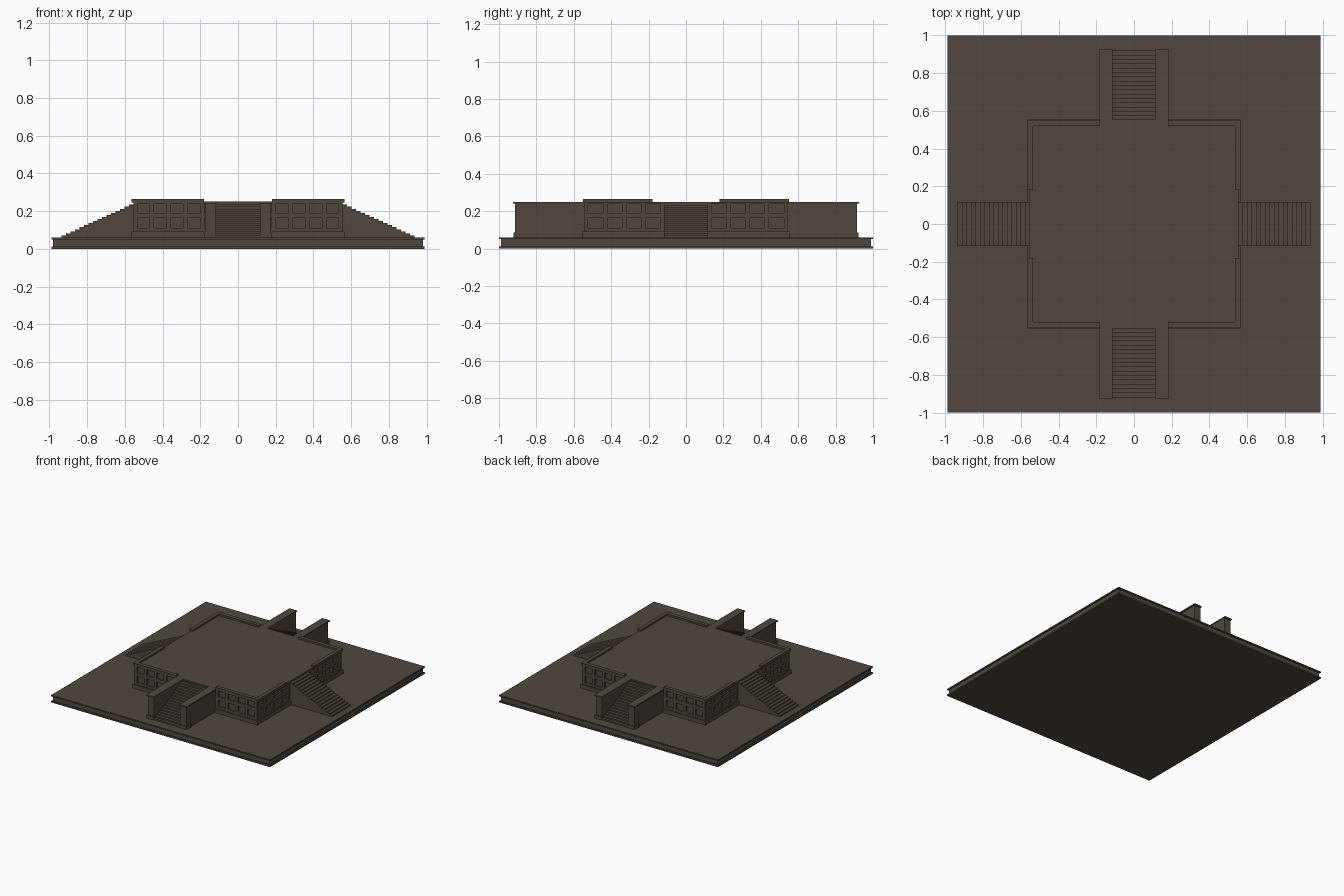
import bpy, bmesh

if "Cube" in bpy.data.objects:
    bpy.data.objects.remove(bpy.data.objects["Cube"])

stone = bpy.data.materials.new("dark_brown_stone")
stone.diffuse_color = (0.082, 0.064, 0.047, 1)
stone.use_nodes = True
stone.node_tree.nodes["Principled BSDF"].inputs["Base Color"].default_value = stone.diffuse_color


def make(name, bm):
    bmesh.ops.recalc_face_normals(bm, faces=bm.faces)
    me = bpy.data.meshes.new(name)
    bm.to_mesh(me)
    bm.free()
    me.materials.append(stone)
    ob = bpy.data.objects.new(name, me)
    bpy.context.collection.objects.link(ob)


def add_box(bm, x0, x1, y0, y1, z0, z1):
    vs = bmesh.ops.create_cube(bm, size=1)["verts"]
    for v in vs:
        v.co = ((x0 + x1) / 2 + v.co.x * (x1 - x0),
                (y0 + y1) / 2 + v.co.y * (y1 - y0),
                (z0 + z1) / 2 + v.co.z * (z1 - z0))


def boxes(name, items):
    bm = bmesh.new()
    for b in items:
        add_box(bm, *b)
    make(name, bm)


def side_box(axis, s, u0, u1, d0, d1, z0, z1):
    """Box on one side: u runs along the wall, d is distance outwards."""
    lo, hi = sorted((s * d0, s * d1))
    return (lo, hi, u0, u1, z0, z1) if axis == "x" else (u0, u1, lo, hi, z0, z1)


# Base slab with a groove round its edge
boxes("base_slab", [(-.99, .99, -1, 1, 0, .012),
                    (-.98, .98, -.99, .99, .012, .05),
                    (-.99, .99, -1, 1, .05, .06)])

# Main block core
boxes("main_block", [(-.54, .54, -.53, .53, .06, .25)])

SIDES = [("x", 1), ("x", -1), ("y", 1), ("y", -1)]
names = {("x", 1): "right", ("x", -1): "left", ("y", 1): "back", ("y", -1): "front"}

for axis, s in SIDES:
    tag = names[(axis, s)]
    face = .555 if axis == "x" else .545      # outer wall plane
    half = .545 if axis == "x" else .555      # half length of this wall
    inner = .115 if axis == "x" else .18      # where the windows start

    # Wall lattice leaving two rows of recessed windows on either side of the stairs
    bars = []
    n = 4
    pitch = (half - inner - .02) / n
    for m in (1, -1):
        def bar(u0, u1, z0, z1, d=face):
            a, b = sorted((m * u0, m * u1))
            bars.append(side_box(axis, s, a, b, face - .02, d, z0, z1))
        for z0, z1 in ((.06, .11), (.163, .19), (.238, .25)):
            bar(0, half, z0, z1)
        for i in range(n + 1):
            c = inner + .01 + i * pitch
            bar(c - .012, min(c + .012, half), .06, .25)
        bar(inner, half + .01, .06, .092, face + .01)   # plinth
    boxes(tag + "_window_wall", bars)

    # Parapet strips with a gap at the stairs
    h2 = .565 if axis == "x" else .57
    h2 = .55 if axis == "x" else .565
    d = .565 if axis == "x" else .55
    boxes(tag + "_parapet", [side_box(axis, s, *sorted((m * .18, m * h2)), d - .03, d, .245, .265)
                             for m in (1, -1)])

    # Solid staircase extruded from a stepped profile
    steps, top = 17, .245
    d0 = .53
    d1 = .935 if axis == "x" else .92
    run, rise = (d1 - d0) / steps, (top - .06) / steps
    prof = [(d0, .06), (d1, .06)]
    for i in range(steps):
        prof += [(d1 - i * run, .06 + (i + 1) * rise),
                 (d1 - (i + 1) * run, .06 + (i + 1) * rise)]
    bm = bmesh.new()
    vs = [bm.verts.new((s * p, -.118, z) if axis == "x" else (-.118, s * p, z)) for p, z in prof]
    f = bm.faces.new(vs)
    new = bmesh.ops.extrude_face_region(bm, geom=[f])["geom"]
    move = (0, .236, 0) if axis == "x" else (.236, 0, 0)
    bmesh.ops.translate(bm, vec=move, verts=[g for g in new if isinstance(g, bmesh.types.BMVert)])
    make(tag + "_stairs", bm)

    # Flanking walls with cap and foot, front and back only
    if axis == "y":
        parts = []
        for m in (1, -1):
            def blk(u0, u1, e0, e1, z0, z1):
                parts.append(side_box(axis, s, *sorted((m * u0, m * u1)), e0, e1, z0, z1))
            blk(.118, .175, .53, .915, .06, .24)
            blk(.115, .183, .53, .925, .24, .25)
            blk(.118, .181, .86, .922, .06, .085)
        boxes(tag + "_stair_walls", parts)
